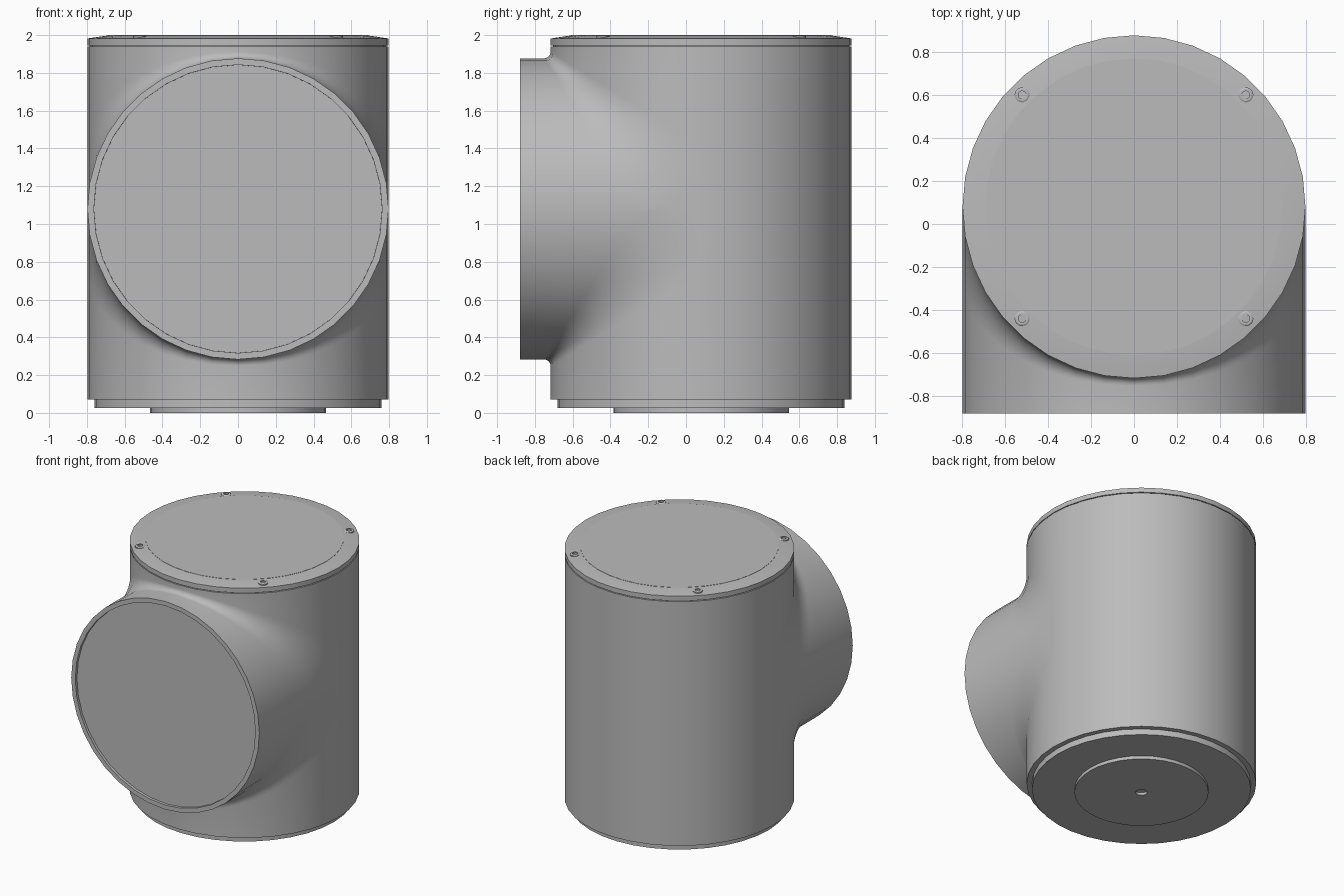
import bpy, bmesh, math

cube = bpy.data.objects.get("Cube")
if cube:
    bpy.data.objects.remove(cube, do_unlink=True)

SEG = 36            # sides of every large cylinder
R = 0.797           # radius of both crossing tubes
CY, CZ = 0.08, 1.08  # axis of the upright tube (y) and of the front tube (z)
TOP, BOTTOM, FRONT = 1.94, 0.07, -0.88

grey = bpy.data.materials.new("cast_grey")
grey.use_nodes = True
colour = (0.5, 0.5, 0.5, 1)
grey.diffuse_color = colour
grey.node_tree.nodes["Principled BSDF"].inputs["Base Color"].default_value = colour


def finish(bm, name, location=(0, 0, 0)):
    bmesh.ops.recalc_face_normals(bm, faces=bm.faces)
    mesh = bpy.data.meshes.new(name)
    bm.to_mesh(mesh)
    bm.free()
    mesh.materials.append(grey)
    obj = bpy.data.objects.new(name, mesh)
    obj.location = location
    bpy.context.collection.objects.link(obj)
    bpy.ops.object.select_all(action='DESELECT')
    obj.select_set(True)
    bpy.context.view_layer.objects.active = obj
    bpy.ops.object.shade_smooth_by_angle(angle=math.radians(30))
    return obj


def lathe(name, profile, location=(0, CY, 0), seg=SEG):
    """Spin a (radius, height) profile that starts and ends on the axis."""
    bm = bmesh.new()
    verts = [bm.verts.new((r, 0, z)) for r, z in profile]
    edges = [bm.edges.new(pair) for pair in zip(verts, verts[1:])]
    bmesh.ops.spin(bm, geom=verts + edges, axis=(0, 0, 1), cent=(0, 0, 0),
                   angle=math.tau, steps=seg, use_merge=True)
    bmesh.ops.remove_doubles(bm, verts=bm.verts, dist=1e-5)
    return finish(bm, name, location)


def build_body():
    """Upright tube blended into a front tube, laid out in slices of constant x."""
    bm = bmesh.new()
    cache = {}

    def vert(x, y, z):
        key = (round(x, 4), round(y, 4), round(z, 4))
        if key not in cache:
            cache[key] = bm.verts.new((x, y + CY, z + CZ))
        return cache[key]

    def face(*vs):
        vs = list(dict.fromkeys(vs))
        if len(vs) > 2:
            bm.faces.new(vs)

    half, arc = SEG // 2, 8

    def slice_points(i, side):
        t = math.pi * i / half
        x, w = R * math.cos(t), R * math.sin(t)
        d = 0.035 + 0.3 * (1 - w / R)      # blend widens towards the sides
        end = TOP - CZ if side > 0 else BOTTOM - CZ
        pts = [vert(x, -w, end)]
        for k in range(arc + 1):
            a = math.pi / 2 * k / arc
            pts.append(vert(x, -w - d + d * math.cos(a), side * (w + d - d * math.sin(a))))
        return pts + [vert(x, FRONT - CY, side * w)]

    # front half with its blend, above and below the front tube axis
    rows = {s: [slice_points(i, s) for i in range(half + 1)] for s in (1, -1)}
    for grid in rows.values():
        for p, q in zip(grid, grid[1:]):
            for k in range(len(p) - 1):
                face(p[k], p[k + 1], q[k + 1], q[k])
    # flat webs where the tubes meet at either side
    for i in (0, half):
        up, low = rows[1][i], rows[-1][i]
        for k in range(1, arc + 1):
            face(up[k], up[k + 1], low[k + 1], low[k])
    # plain back half
    levels = (TOP - CZ, 0.335, -0.335, BOTTOM - CZ)
    columns = []
    for i in range(half + 1):
        t = math.pi * i / half
        columns.append([vert(R * math.cos(t), R * math.sin(t), z) for z in levels])
    for p, q in zip(columns, columns[1:]):
        for k in range(len(levels) - 1):
            face(p[k], p[k + 1], q[k + 1], q[k])
    # close the ends, then sink the front panel inside a narrow rim
    bmesh.ops.holes_fill(bm, edges=bm.edges, sides=0)
    bmesh.ops.recalc_face_normals(bm, faces=bm.faces)
    panel = [f for f in bm.faces if f.calc_center_median().y < FRONT + 0.001]
    bmesh.ops.inset_region(bm, faces=panel, thickness=0.034)
    bmesh.ops.inset_region(bm, faces=panel, thickness=0.0005, depth=-0.02)
    finish(bm, "tee_body")


build_body()

# lid with a thin shadow gap, sloped rim and flat centre
lathe("lid_gap", [(0, 1.93), (0.785, 1.93), (0.785, 1.95), (0, 1.95)])
lathe("lid_rim", [(0, 1.946), (R, 1.946), (R, 1.982), (0.69, 1.998), (0, 1.998)])
lathe("lid_panel", [(0, 1.99), (0.69, 1.99), (0.69, 2.0), (0, 2.0)])

# stepped base with a centre hole
lathe("base_ring", [(0, 0.08), (0.76, 0.08), (0.76, 0.025), (0, 0.025)])
lathe("base_disc", [(0, 0.03), (0.465, 0.03), (0.465, 0), (0.04, 0), (0.04, 0.02), (0, 0.02)])

# four lid screws with round heads and hexagonal sockets
for sx in (1, -1):
    for sy in (1, -1):
        spot = (0.52 * sx, CY + 0.52 * sy, 1.999)
        side = ("left" if sx > 0 else "right") + ("_back" if sy > 0 else "_front")
        lathe("screw_head_" + side, [(0, -0.03), (0.035, -0.03), (0.035, -0.004),
                                     (0.028, 0), (0.018, 0), (0.018, -0.012), (0, -0.012)],
              spot, 18)
